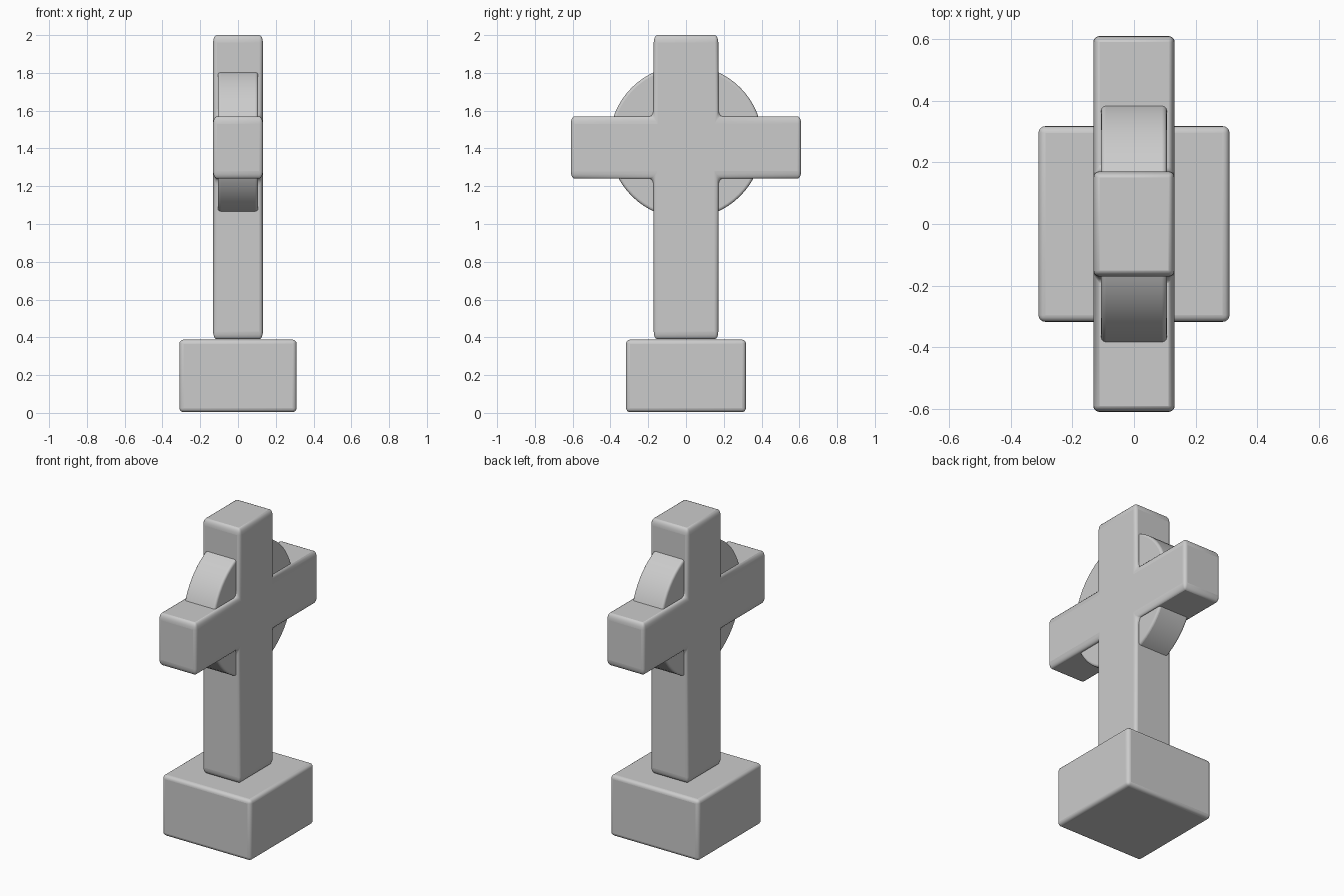
import bpy, bmesh
from math import pi
from mathutils import Matrix

if "Cube" in bpy.data.objects:
    bpy.data.objects.remove(bpy.data.objects["Cube"])


def finish(bm, name, bevel, scale=(1, 1, 1)):
    bmesh.ops.recalc_face_normals(bm, faces=bm.faces)
    me = bpy.data.meshes.new(name)
    bm.to_mesh(me)
    bm.free()
    ob = bpy.data.objects.new(name, me)
    bpy.context.collection.objects.link(ob)
    ob.scale = scale
    mod = ob.modifiers.new("rounded_edges", 'BEVEL')
    mod.width = bevel
    mod.segments = 4
    mod.limit_method = 'ANGLE'
    mod.angle_limit = 0.7
    bpy.ops.object.select_all(action='DESELECT')
    ob.select_set(True)
    bpy.context.view_layer.objects.active = ob
    bpy.ops.object.shade_smooth_by_angle(angle=0.6)
    return ob


# Plinth
bm = bmesh.new()
bmesh.ops.create_cube(bm, size=1, matrix=Matrix.Translation((0, 0, 0.196))
                      @ Matrix.Diagonal((0.62, 0.635, 0.384, 1)))
finish(bm, "plinth", 0.022)

# Cross: extruded profile, edges rounded twice as far along z as across
STRETCH = 2.0
half = [(0.171, 0.39), (0.171, 1.24), (0.61, 1.24),
        (0.61, 1.57), (0.171, 1.57), (0.171, 2.0)]
outline = half + [(-y, z) for y, z in reversed(half)]
bm = bmesh.new()
face = bm.faces.new([bm.verts.new((-0.132, y, z / STRETCH)) for y, z in outline])
ext = bmesh.ops.extrude_face_region(bm, geom=[face])
new_verts = [g for g in ext["geom"] if isinstance(g, bmesh.types.BMVert)]
bmesh.ops.translate(bm, verts=new_verts, vec=(0.264, 0, 0))
finish(bm, "cross", 0.02, (1, 1, STRETCH))

# Solid disc behind the crossing
bm = bmesh.new()
bmesh.ops.create_cone(bm, cap_ends=True, segments=64, radius1=0.406, radius2=0.406,
                      depth=0.213, matrix=Matrix.Translation((0, 0, 1.435))
                      @ Matrix.Rotation(pi / 2, 4, 'Y'))
finish(bm, "disc", 0.014)
